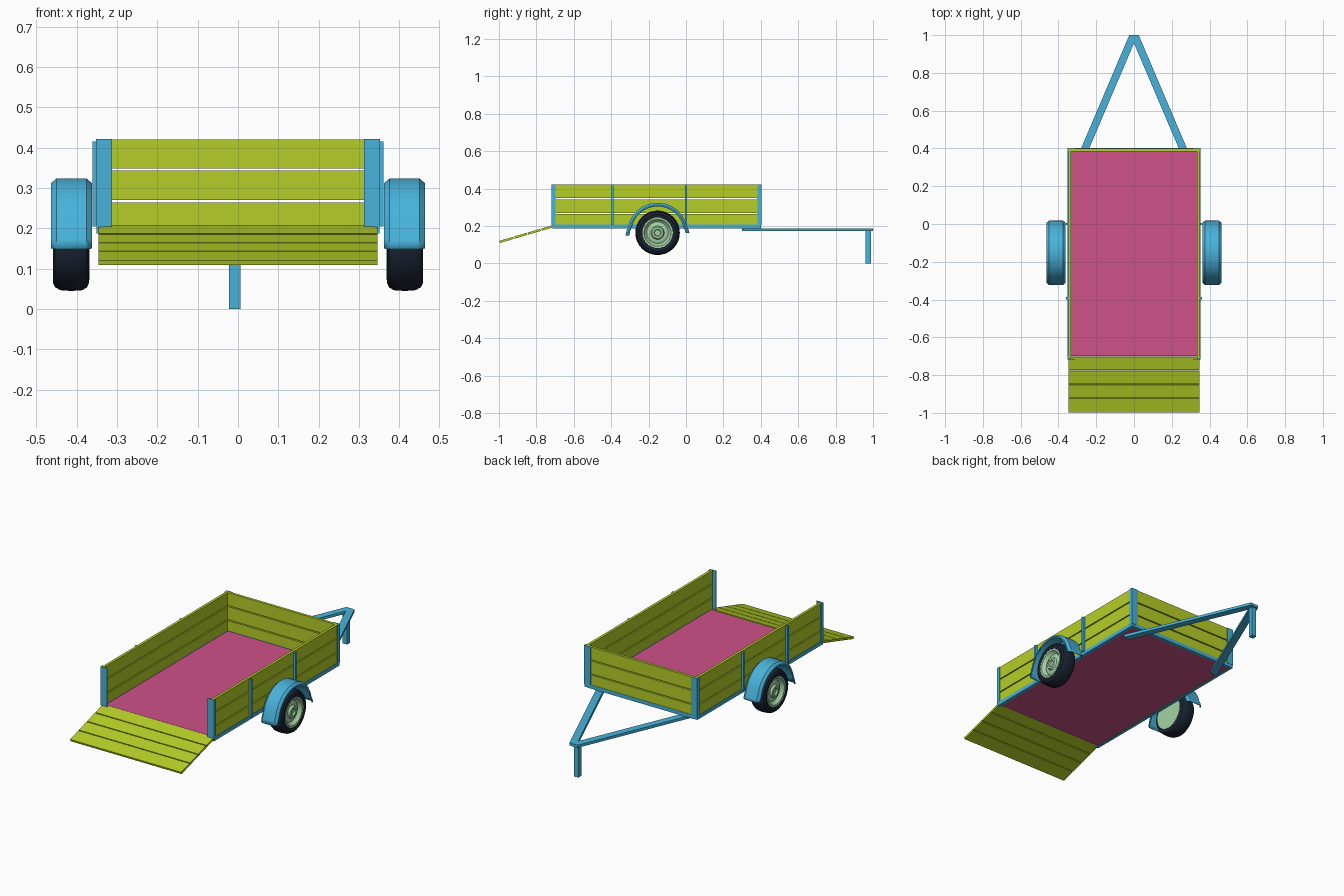
import bpy, bmesh
from math import sin, cos, pi, radians
from mathutils import Vector

if "Cube" in bpy.data.objects:
    bpy.data.objects.remove(bpy.data.objects["Cube"])


def material(name, rgb):
    m = bpy.data.materials.new(name)
    m.diffuse_color = (*rgb, 1)
    m.use_nodes = True
    m.node_tree.nodes["Principled BSDF"].inputs["Base Color"].default_value = m.diffuse_color
    return m


WOOD = material("lime_wood", (0.46, 0.62, 0.02))
STEEL = material("blue_steel", (0.065, 0.45, 0.70))
FLOOR = material("pink_floor", (0.62, 0.085, 0.25))
RUBBER = material("dark_rubber", (0.011, 0.018, 0.034))
RIM = material("pale_green", (0.37, 0.65, 0.37))


def make(name, bm, mat, mirror=False, smooth=False, solid=0):
    bmesh.ops.recalc_face_normals(bm, faces=bm.faces)
    me = bpy.data.meshes.new(name)
    bm.to_mesh(me)
    bm.free()
    ob = bpy.data.objects.new(name, me)
    bpy.context.collection.objects.link(ob)
    me.materials.append(mat)
    if smooth:
        bpy.context.view_layer.objects.active = ob
        ob.select_set(True)
        bpy.ops.object.shade_smooth_by_angle(angle=radians(35))
        ob.select_set(False)
    if solid:
        mod = ob.modifiers.new("thickness", 'SOLIDIFY')
        mod.thickness = solid
        mod.offset = -1
    if mirror:
        ob.modifiers.new("mirror", 'MIRROR')
    return ob


def prism(name, pts, direction, mat, mirror=False):
    """Closed polygon extruded along a vector."""
    bm = bmesh.new()
    f = bm.faces.new([bm.verts.new(p) for p in pts])
    ext = bmesh.ops.extrude_face_region(bm, geom=[f], use_keep_orig=True)
    moved = [v for v in ext['geom'] if isinstance(v, bmesh.types.BMVert)]
    bmesh.ops.translate(bm, verts=moved, vec=Vector(direction))
    return make(name, bm, mat, mirror)


def box(name, x, y, z, mat, mirror=False):
    pts = [(x[0], y[0], z[0]), (x[1], y[0], z[0]), (x[1], y[1], z[0]), (x[0], y[1], z[0])]
    return prism(name, pts, (0, 0, z[1] - z[0]), mat, mirror)


def sweep(name, rings, closed, mat, solid=0):
    """Skin neighbouring rings of points, mirrored to both sides."""
    bm = bmesh.new()
    rows = [[bm.verts.new(p) for p in ring] for ring in rings]
    n = len(rows)
    for i in range(n if closed else n - 1):
        a, b = rows[i], rows[(i + 1) % n]
        for j in range(len(a) - 1):
            bm.faces.new((a[j], a[j + 1], b[j + 1], b[j]))
    bmesh.ops.remove_doubles(bm, verts=bm.verts, dist=1e-5)
    return make(name, bm, mat, True, True, solid)


AXLE_Y, AXLE_Z = -0.152, 0.164


def arc_ring(profile, a, flare=0):
    return [(x, AXLE_Y + (r + flare) * cos(a), AXLE_Z + (r + flare) * sin(a)) for x, r in profile]


def lathe(name, profile, mat, n=32):
    return sweep(name, [arc_ring(profile, 2 * pi * i / n) for i in range(n)], True, mat)


# Bed floor and perimeter frame
box("bed_floor", (-0.334, 0.334), (-0.70, 0.386), (0.190, 0.205), FLOOR)
box("side_rail", (0.334, 0.351), (-0.715, 0.40), (0.188, 0.209), STEEL, True)
box("headboard_rail", (-0.334, 0.334), (0.386, 0.402), (0.188, 0.209), STEEL)

# Wall planks
for i, z in enumerate([(0.209, 0.264), (0.270, 0.343), (0.349, 0.421)]):
    box(f"side_plank_{i + 1}", (0.333, 0.348), (-0.713, 0.384), z, WOOD, True)
    box(f"headboard_plank_{i + 1}", (-0.348, 0.348), (0.385, 0.400), z, WOOD)

# L-shaped corner brackets at both ends, thin uprights between them
for name, y, d in [("rear_corner_bracket", 0.403, -1), ("gate_corner_bracket", -0.718, 1)]:
    t = 0.004
    pts = [(0.312, y), (0.352, y), (0.352, y + d * 0.02), (0.348, y + d * 0.02),
           (0.348, y + d * t), (0.312, y + d * t)]
    prism(name, [(a, b, 0.205) for a, b in pts], (0, 0, 0.217), STEEL, True)
for i, y in enumerate((-0.393, 0.0)):
    box(f"side_upright_{i + 1}", (0.348, 0.361), (y - 0.006, y + 0.006), (0.205, 0.416), STEEL, True)

# Lowered tailgate ramp made of four planks
top, end = Vector((0, -0.705, 0.207)), Vector((0, -0.998, 0.121))
down = (end - top).normalized()
under = Vector((0, down.z, -down.y)) * 0.012
if under.z > 0:
    under = -under
for i in range(4):
    a = top.lerp(end, i / 4)
    b = top.lerp(end, (i + 1) / 4) - down * (0.005 if i < 3 else 0)
    pts = [p + Vector((-0.346, 0, 0)) for p in (a, b, b + under, a + under)]
    prism(f"ramp_plank_{i + 1}", pts, (0.692, 0, 0), WOOD)

# A-shaped drawbar and support leg
prism("drawbar", [(0.280, 0.30, 0.173), (0.323, 0.30, 0.173), (0.025, 1.0, 0.173),
                  (0, 1.0, 0.173), (0, 0.957, 0.173)], (0, 0, 0.015), STEEL, True)
box("support_leg", (-0.022, 0.006), (0.960, 0.988), (0, 0.175), STEEL)

# Wheels
lathe("tyre", [(0.370, 0.080), (0.369, 0.098), (0.374, 0.110), (0.386, 0.117), (0.413, 0.119),
               (0.440, 0.117), (0.453, 0.110), (0.459, 0.098), (0.456, 0.083), (0.446, 0.080)], RUBBER)
lathe("wheel_rim", [(0.368, 0), (0.368, 0.092), (0.374, 0.092), (0.450, 0.084), (0.456, 0.082),
                    (0.455, 0.072), (0.438, 0.062), (0.436, 0.058), (0.441, 0.050), (0.441, 0.036),
                    (0.452, 0.030), (0.452, 0.019), (0.443, 0.016), (0.443, 0)], RIM)

# Mudguards: chamfered channel swept over each wheel, flaring at the ends
guard = [(0.463, 0.141), (0.463, 0.149), (0.450, 0.161), (0.376, 0.161), (0.362, 0.149), (0.362, 0.141)]
stations = [(0, 0.009), (5, 0.006)] + [(a, 0) for a in range(12, 172, 12)] + [(177, 0.006), (185, 0.011)]
sweep("mudguard", [arc_ring(guard, radians(a), f) for a, f in stations], False, STEEL, 0.004)
